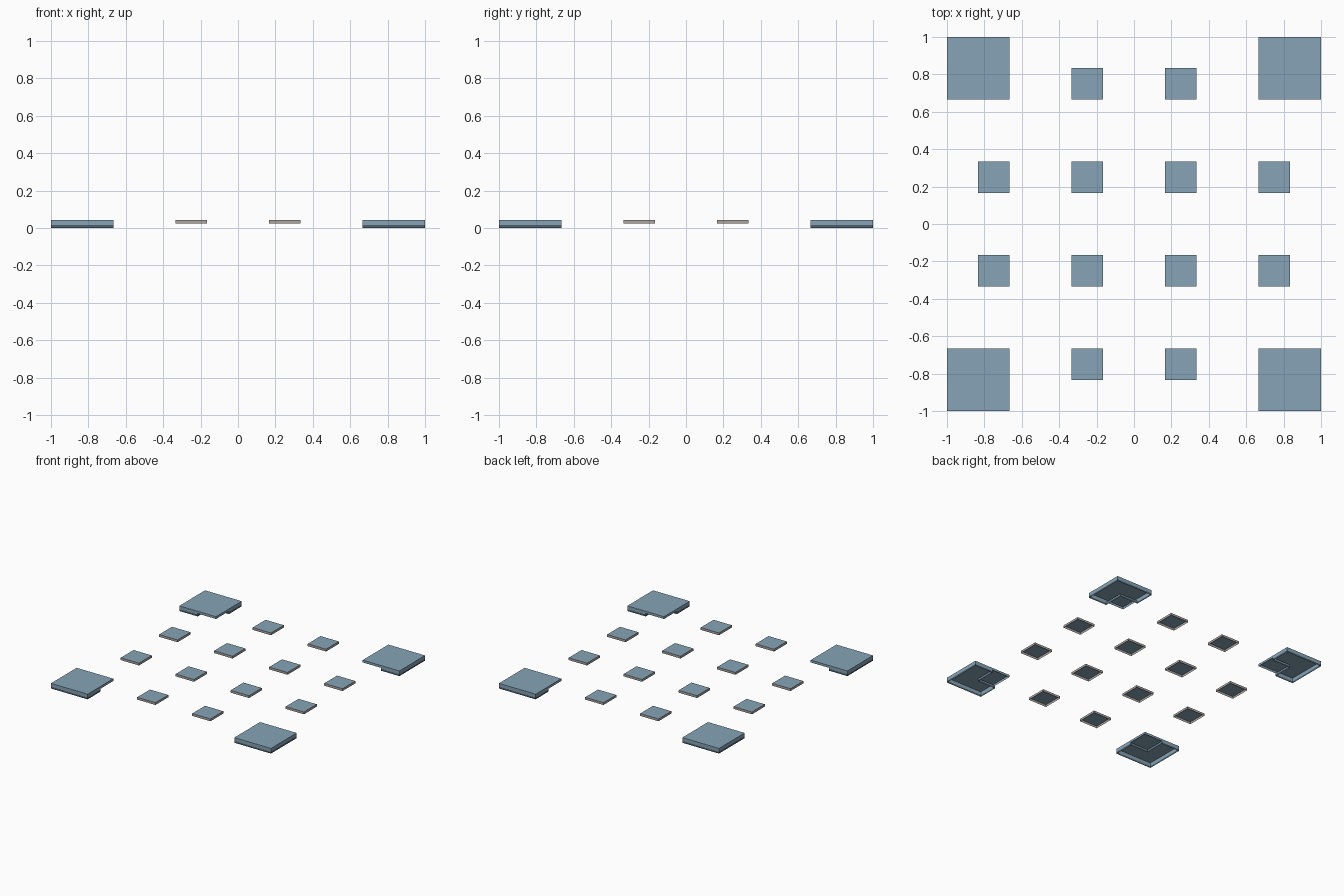
import bpy, bmesh

if "Cube" in bpy.data.objects:
    bpy.data.objects.remove(bpy.data.objects["Cube"])

U = 1 / 6                      # tile width
TOP, MID, BAND = 0.0425, 0.0235, 0.0145


def material(name, rgb):
    m = bpy.data.materials.new(name)
    m.diffuse_color = (*rgb, 1)
    m.use_nodes = True
    m.node_tree.nodes["Principled BSDF"].inputs["Base Color"].default_value = m.diffuse_color
    return m


BLUE = material("slate blue", (0.24, 0.37, 0.47))
DARK = material("dark slate", (0.075, 0.115, 0.15))
STONE = material("warm grey", (0.42, 0.38, 0.36))


def finish(name, bm, mats):
    mesh = bpy.data.meshes.new(name)
    bm.to_mesh(mesh)
    bm.free()
    for m in mats:
        mesh.materials.append(m)
    bpy.context.collection.objects.link(bpy.data.objects.new(name, mesh))


def face(bm, pts, mat):
    f = bm.faces.new([bm.verts.new(p) for p in pts])
    f.material_index = mat


def wall(bm, a, b, z0, z1, mat):
    face(bm, [(*a, z0), (*b, z0), (*b, z1), (*a, z1)], mat)


def cap(bm, pts, z, mat=0):
    face(bm, [(x, y, z) for x, y in pts], mat)


# Small tiles: open-bottomed caps on a grid, pulled from the four corners
def tile(name, cx, cy):
    bm = bmesh.new()
    h = U / 2
    p = [(cx - h, cy - h), (cx + h, cy - h), (cx + h, cy + h), (cx - h, cy + h)]
    cap(bm, p, TOP)
    for i in range(4):
        wall(bm, p[i], p[(i + 1) % 4], MID, TOP, 1)
    finish(name, bm, [BLUE, STONE])


# Corner plates: square top, L-shaped skirt with a notch towards the centre
def corner(name, sx, sy):
    bm = bmesh.new()
    o, m, i = 1, 1 - U, 1 - 2 * U
    order = 1 if sx * sy > 0 else -1

    def place(pts):
        return [(x * sx, y * sy) for x, y in pts][::order]

    square = place([(i, i), (o, i), (o, o), (i, o)])
    ell = place([(m, i), (o, i), (o, o), (i, o), (i, m), (m, m)])
    cap(bm, square, TOP)
    for k in range(4):
        wall(bm, square[k], square[(k + 1) % 4], MID, TOP, 0)
    for k in range(6):
        a, b = ell[k], ell[(k + 1) % 6]
        wall(bm, a, b, BAND, MID, 0)
        wall(bm, a, b, 0, BAND, 1)
    bmesh.ops.remove_doubles(bm, verts=bm.verts, dist=1e-5)
    finish(name, bm, [BLUE, DARK])


steps = (-0.75, -0.25, 0.25, 0.75)
for r, y in enumerate(steps):
    for c, x in enumerate(steps):
        if abs(x) + abs(y) > 1.2:
            corner(f"corner_plate_{r}_{c}", 1 if x > 0 else -1, 1 if y > 0 else -1)
        else:
            tile(f"tile_{r}_{c}", x, y)
